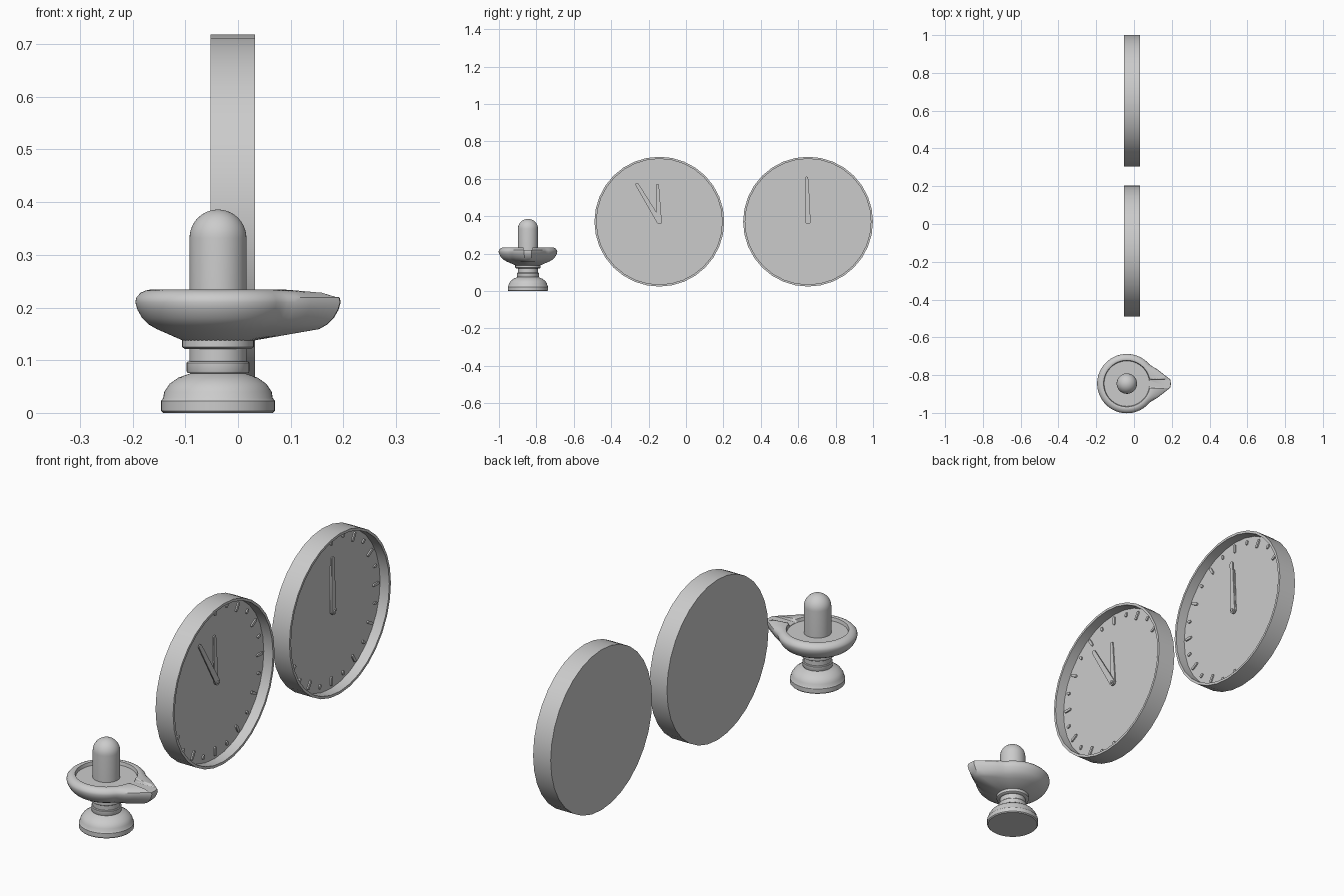
import bpy, bmesh
from math import sin, cos, pi, radians, atan2, hypot
from mathutils import Matrix, Vector

if "Cube" in bpy.data.objects:
    bpy.data.objects.remove(bpy.data.objects["Cube"])


def finish(name, bm, angle=35):
    bmesh.ops.recalc_face_normals(bm, faces=bm.faces)
    me = bpy.data.meshes.new(name)
    bm.to_mesh(me)
    bm.free()
    ob = bpy.data.objects.new(name, me)
    bpy.context.collection.objects.link(ob)
    bpy.ops.object.select_all(action='DESELECT')
    ob.select_set(True)
    bpy.context.view_layer.objects.active = ob
    bpy.ops.object.shade_smooth_by_angle(angle=radians(angle))
    return ob


def lathe(name, profile, centre, segs=32, to_x=False, shape=None):
    """Revolve (r, z) points; to_x turns the axis to +x; shape adds radius per angle."""
    bm = bmesh.new()
    rings = []
    for p in profile:
        r, z, w = (*p, 0)[:3]
        if r == 0:
            rings.append([bm.verts.new((0, 0, z))] * segs)
            continue
        ring = []
        for i in range(segs):
            a = 2 * pi * i / segs
            rr = r + (w * shape(a) if shape else 0)
            ring.append(bm.verts.new((rr * cos(a), rr * sin(a), z)))
        rings.append(ring)
    for lo, hi in zip(rings, rings[1:]):
        for i in range(segs):
            j = (i + 1) % segs
            bm.faces.new(list(dict.fromkeys((lo[i], lo[j], hi[j], hi[i]))))
    m = Matrix.Translation(centre)
    if to_x:
        m = m @ Matrix.Rotation(pi / 2, 4, 'Y')
    bm.transform(m)
    return finish(name, bm)


def bar(bm, cy, cz, deg, r0, r1, w0, w1, x0, x1):
    """Round-ended flat bar lying on a dial, from radius r0 to r1."""
    a, n = radians(deg), 6
    out = [(r0 - w0 * sin(pi * i / n), -w0 * cos(pi * i / n)) for i in range(n + 1)]
    out += [(r1 + w1 * sin(pi * i / n), w1 * cos(pi * i / n)) for i in range(n + 1)]
    pts = [(cy + u * sin(a) + v * cos(a), cz + u * cos(a) - v * sin(a)) for u, v in out]
    f = bm.faces.new([bm.verts.new((x0, y, z)) for y, z in pts])
    ext = bmesh.ops.extrude_face_region(bm, geom=[f], use_keep_orig=True)
    for v in ext['geom']:
        if isinstance(v, bmesh.types.BMVert):
            v.co.x = x1


# two wall clocks facing +x
CZ, DIAL = 0.371, -0.012
case = [(0, -.052), (.347, -.052), (.347, .032), (.336, .032), (.336, DIAL), (0, DIAL)]
for tag, cy, hour, minute in (("near", -.1425, -3, -31), ("far", .6525, -1, -2)):
    lathe(tag + "_clock_case", case, (0, cy, CZ), 32, True)

    # alternating long and short dial marks
    bm = bmesh.new()
    for i in range(24):
        r0, r1 = (.29, .318) if i % 2 == 0 else (.305, .313)
        bar(bm, cy, CZ, i * 15, r0, r1, .006, .006, DIAL - .002, DIAL + .006)
    finish(tag + "_dial_marks", bm)

    # hands and hub
    bm = bmesh.new()
    bar(bm, cy, CZ, hour, 0, .195, .013, .008, DIAL + .004, DIAL + .009)
    finish(tag + "_hour_hand", bm)
    bm = bmesh.new()
    bar(bm, cy, CZ, minute, 0, .232, .014, .009, DIAL + .011, DIAL + .016)
    finish(tag + "_minute_hand", bm)
    lathe(tag + "_hand_hub", [(0, DIAL), (.007, DIAL), (.007, DIAL + .02), (0, DIAL + .02)],
          (0, cy, CZ), 12, True)

# stone pedestal
C = Vector((-.038, -.845, 0))
lathe("pedestal", [
    (0, 0), (.104, 0), (.108, .004), (.108, .023), (.104, .028), (.102, .04), (.092, .055),
    (.075, .067), (.052, .075), (.058, .076), (.0595, .079), (.0595, .095), (.057, .098),
    (.054, .098), (.054, .121), (.062, .121), (.068, .125), (.068, .138), (0, .138)], C, 48)

# teardrop outline for the spout: extra radius over the plain circle
R = .157
spout = [(.233, 0), (.232, .02), (.164, .074), (.123, .098), (.085, .132)]


def spout_extra(a):
    a = abs((a + pi) % (2 * pi) - pi)
    for (x0, y0), (x1, y1) in zip(spout, spout[1:]):
        if atan2(y0, x0) <= a <= atan2(y1, x1) + 1e-6:
            dx, dy = x1 - x0, y1 - y0
            t = (y0 * cos(a) - x0 * sin(a)) / (dx * sin(a) - dy * cos(a))
            return max(0, hypot(x0 + t * dx, y0 + t * dy) - R)
    return 0


# basin with spout (third value is how far the ring follows the spout)
basin = lathe("basin", [
    (0, .134), (.066, .137, 0), (.116, .159, 1), (.132, .168, 1), (.144, .18, 1),
    (.153, .196, 1), (.157, .21, 1), (.155, .219, 1), (.147, .228, .75),
    (.138, .232, .25), (.129, .234, 0), (.123, .232, 0), (.12, .218, 0), (0, .218)],
    C, 72, shape=spout_extra)

# drain channel cut through the rim into the spout
bm = bmesh.new()
bmesh.ops.create_cube(bm, size=1, matrix=Matrix.Translation(C + Vector((.165, 0, .2445)))
                      @ Matrix.Diagonal((.15, .046, .05, 1)))
cutter = finish("channel_cutter", bm)
cutter.hide_render = True
cutter.hide_set(True)
mod = basin.modifiers.new("channel", 'BOOLEAN')
mod.operation = 'DIFFERENCE'
mod.solver = 'EXACT'
mod.object = cutter

# domed pillar
dome = [(.054 * cos(pi / 2 * i / 10), .332 + .054 * sin(pi / 2 * i / 10)) for i in range(10)]
lathe("pillar", [(0, .21), (.054, .21)] + dome + [(0, .386)], C, 48)
